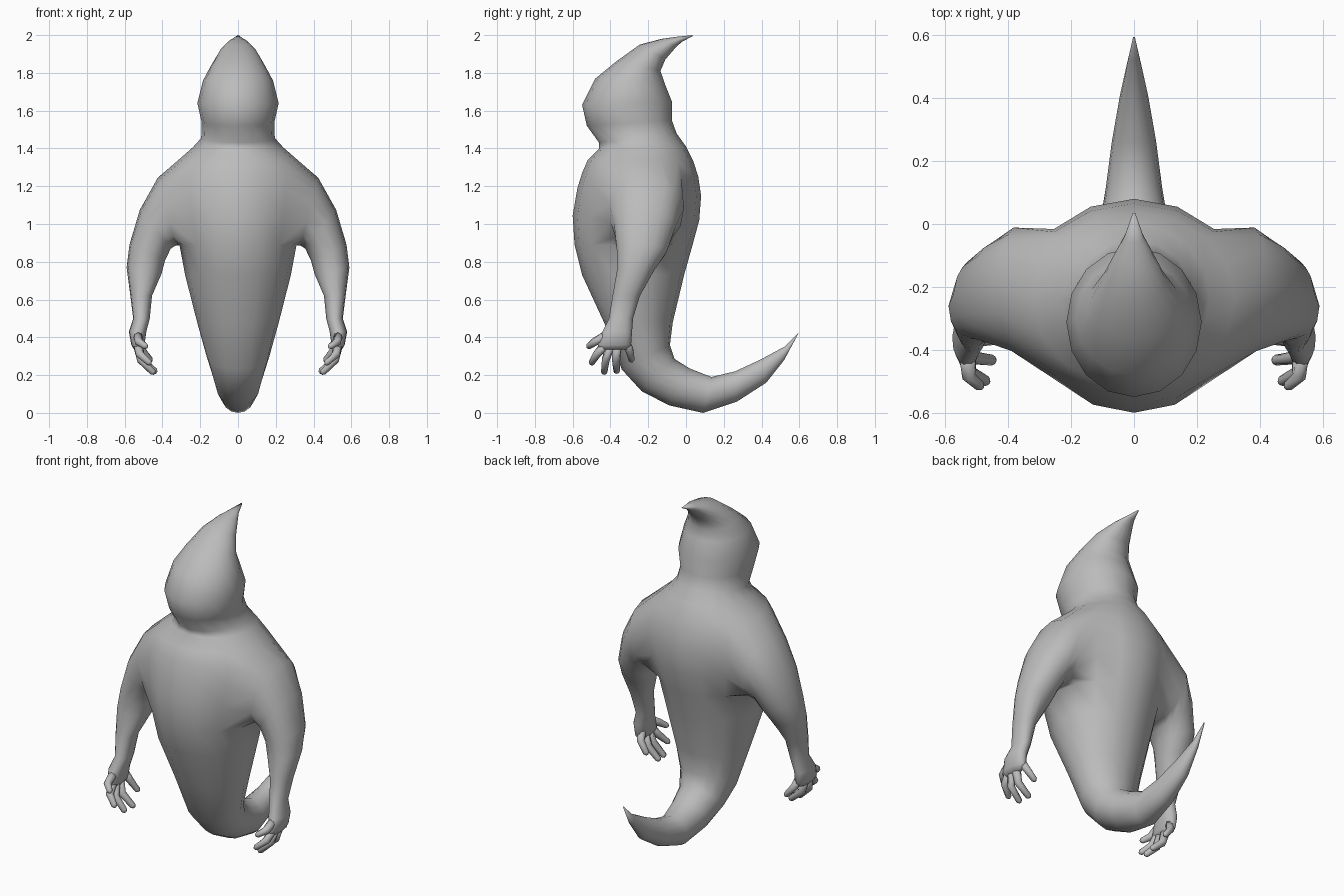
import bpy
import bmesh
from math import sin, cos, atan2, pi
from mathutils import Vector

default = bpy.data.objects.get("Cube")
if default:
    bpy.data.objects.remove(default, do_unlink=True)

# One plain grey material
grey = bpy.data.materials.new("plain grey")
grey.use_nodes = True
colour = (0.5, 0.5, 0.5, 1)
grey.diffuse_color = colour
grey.node_tree.nodes["Principled BSDF"].inputs["Base Color"].default_value = colour

SEGMENTS = 16


def bridge(bm, upper, lower, skip=()):
    """Join two closed rings of vertices with quads, leaving out skipped segments."""
    count = len(upper)
    for k in range(count):
        if k not in skip:
            n = (k + 1) % count
            bm.faces.new((upper[k], upper[n], lower[n], lower[k]))


def finish(bm, name):
    """Turn the bmesh into a smooth shaded object."""
    bmesh.ops.recalc_face_normals(bm, faces=bm.faces)
    for face in bm.faces:
        face.smooth = True
    mesh = bpy.data.meshes.new(name)
    bm.to_mesh(mesh)
    bm.free()
    mesh.materials.append(grey)
    obj = bpy.data.objects.new(name, mesh)
    bpy.context.collection.objects.link(obj)
    return obj


# Body sections from crest to tail: front y, front z, back y, back z, half width
SECTIONS = [
    (.035, 2, .035, 1.995, .004),
    (-.06, 1.99, -.02, 1.965, .03),
    (-.13, 1.98, -.05, 1.94, .055),
    (-.245, 1.95, -.11, 1.87, .1),
    (-.37, 1.86, -.135, 1.81, .145),
    (-.48, 1.77, -.115, 1.75, .185),
    (-.55, 1.63, -.075, 1.65, .215),
    (-.525, 1.52, -.075, 1.55, .192),
    (-.46, 1.43, -.05, 1.48, .195),
    (-.46, 1.4, 0, 1.41, .24),
    (-.52, 1.34, .04, 1.33, .32),
    (-.55, 1.27, .065, 1.25, .36),
    (-.575, 1.19, .08, 1.15, .36),
    (-.6, 1.045, .07, 1.02, .34),
    (-.59, .89, .035, .89, .31),
    (-.55, .73, -.01, .73, .28),
    (-.43, .47, -.07, .48, .215),
    (-.34, .23, -.085, .36, .165),
    (-.235, .115, -.06, .285, .135),
    (-.09, .04, .02, .235, .115),
    (.09, 0, .135, .19, .09),
    (.27, .06, .26, .22, .07),
    (.425, .16, .39, .28, .045),
    (.52, .28, .52, .35, .02),
    (.595, .42, .592, .42, .003),
]

# Arm sections from shoulder to palm: outer x, outer z, inner x, inner z, y, half depth
ARM = [
    (.425, 1.245, .33, .885, -.21, .2),
    (.52, 1.075, .355, .87, -.22, .165),
    (.575, .89, .385, .81, -.235, .135),
    (.59, .77, .405, .735, -.268, .1),
    (.57, .62, .455, .62, -.317, .074),
    (.555, .5, .467, .5, -.345, .065),
    (.578, .43, .485, .43, -.365, .08),
    (.565, .36, .495, .36, -.38, .09),
    (.55, .335, .51, .335, -.385, .07),
]

# Rows and columns left open in the torso for the arms to grow from
TOP, BOTTOM, FIRST, LAST = 10, 14, 2, 6

bm = bmesh.new()
rings = []
for fy, fz, by, bz, width in SECTIONS:
    front, back = Vector((0, fy, fz)), Vector((0, by, bz))
    middle, half = (front + back) / 2, (front - back) / 2
    ring = []
    for k in range(SEGMENTS):
        a = 2 * pi * k / SEGMENTS
        ring.append(bm.verts.new(middle + half * cos(a) + Vector((width * sin(a), 0, 0))))
    rings.append(ring)

left_hole = set(range(FIRST, LAST))
both_holes = left_hole | {SEGMENTS - 1 - k for k in left_hole}
for i in range(len(rings) - 1):
    bridge(bm, rings[i], rings[i + 1], both_holes if TOP <= i < BOTTOM else ())
bm.faces.new(rings[0])
bm.faces.new(rings[-1])

# Walk around the shoulder opening, one grid cell at a time
outline = [(TOP, k) for k in range(FIRST, LAST)]
outline += [(i, LAST) for i in range(TOP, BOTTOM)]
outline += [(BOTTOM, k) for k in range(LAST, FIRST, -1)]
outline += [(i, FIRST) for i in range(BOTTOM, TOP, -1)]

# Arms and palms, continuous with the torso
for side in (1, -1):
    previous = [rings[i][side * k % SEGMENTS] for i, k in outline]
    centre = sum((v.co for v in previous), Vector()) / len(previous)
    angles = [atan2(v.co.z - centre.z, v.co.y - centre.y) for v in previous]
    for ox, oz, ix, iz, y, depth in ARM:
        outer, inner = Vector((side * ox, y, oz)), Vector((side * ix, y, iz))
        middle, half = (outer + inner) / 2, (outer - inner) / 2
        ring = [bm.verts.new(middle + half * sin(a) + Vector((0, depth * cos(a), 0)))
                for a in angles]
        bridge(bm, previous, ring)
        previous = ring
    bm.faces.new(previous)
finish(bm, "body_with_arms_and_tail")

# Finger paths: knuckle, middle joint and tip
FINGERS = {
    "thumb": [(.53, -.42, .41), (.525, -.485, .375), (.49, -.515, .352)],
    "index_finger": [(.53, -.42, .37), (.52, -.472, .31), (.47, -.5, .265)],
    "middle_finger": [(.53, -.4, .36), (.515, -.425, .28), (.45, -.433, .215)],
    "ring_finger": [(.53, -.365, .36), (.51, -.37, .28), (.44, -.367, .22)],
    "little_finger": [(.525, -.33, .39), (.51, -.3, .335), (.465, -.288, .28)],
}


def finger(name, path, side):
    """Tapered tube along the path with a rounded tip."""
    points = [Vector((side * x, y, z)) for x, y, z in path]
    points.append(points[-1] + (points[-1] - points[-2]).normalized() * .012)
    bm = bmesh.new()
    previous = None
    for i, (point, radius) in enumerate(zip(points, (.026, .022, .017, .007))):
        ahead = points[min(i + 1, len(points) - 1)] - points[max(i - 1, 0)]
        turn = ahead.to_track_quat('Z', 'Y')
        ring = []
        for k in range(8):
            a = pi * k / 4
            ring.append(bm.verts.new(point + turn @ Vector((cos(a), sin(a), 0)) * radius))
        if previous:
            bridge(bm, previous, ring)
        else:
            bm.faces.new(ring)
        previous = ring
    bm.faces.new(previous)
    finish(bm, name)


for side, label in ((1, "left"), (-1, "right")):
    for name, path in FINGERS.items():
        finger(label + "_" + name, path, side)
